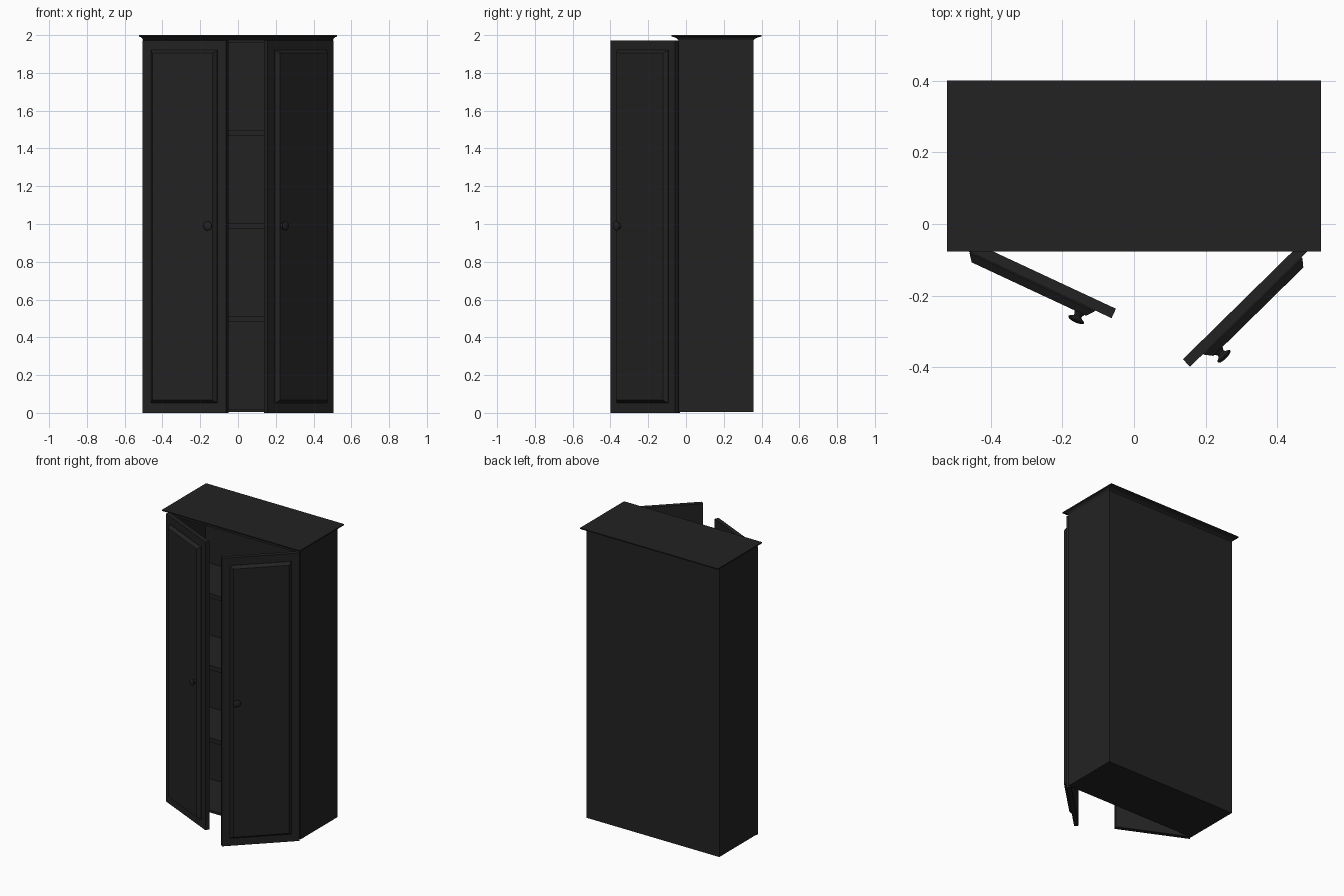
import bpy, bmesh, math
from mathutils import Matrix, Vector

if "Cube" in bpy.data.objects:
    bpy.data.objects.remove(bpy.data.objects["Cube"])

black = bpy.data.materials.new("black_paint")
black.diffuse_color = (0.0165, 0.0165, 0.0165, 1)
black.use_nodes = True
black.node_tree.nodes["Principled BSDF"].inputs["Base Color"].default_value = black.diffuse_color


def make(name, bm, matrix=None):
    bmesh.ops.recalc_face_normals(bm, faces=bm.faces[:])
    me = bpy.data.meshes.new(name)
    bm.to_mesh(me)
    bm.free()
    me.materials.append(black)
    ob = bpy.data.objects.new(name, me)
    bpy.context.collection.objects.link(ob)
    if matrix:
        ob.matrix_world = matrix
    return ob


def loft(bm, rings):
    """Skin a stack of equal-sized point rings and cap both ends."""
    loops = [[bm.verts.new(p) for p in r] for r in rings]
    n = len(loops[0])
    for a, b in zip(loops, loops[1:]):
        for i in range(n):
            j = (i + 1) % n
            bm.faces.new((a[i], a[j], b[j], b[i]))
    bm.faces.new(loops[0])
    bm.faces.new(loops[-1])


def rect(x0, x1, y0, y1, z):
    return [(x0, y0, z), (x1, y0, z), (x1, y1, z), (x0, y1, z)]


def board(name, x0, x1, y0, y1, z0, z1):
    bm = bmesh.new()
    loft(bm, [rect(x0, x1, y0, y1, z0), rect(x0, x1, y0, y1, z1)])
    return make(name, bm)


# Carcass
W, YF, YB, T = 0.503, -0.04, 0.358, 0.02
Z0, Z1 = 0.004, 1.975
board("left_side", -W, -W + T, YF, YB, Z0, Z1)
board("right_side", W - T, W, YF, YB, Z0, Z1)
board("back_panel", -W + T, W - T, YB - T, YB, Z0, Z1)
board("bottom_panel", -W + T, W - T, YF, YB - T, Z0, 0.02)
board("top_panel", -W + T, W - T, YF, YB - T, 1.96, Z1)
for i, z in enumerate((0.48, 0.975, 1.467)):
    board(f"shelf_{i + 1}", -W + T, W - T, YF + 0.01, YB - T, z, z + 0.03)

# Crown moulding: cove profile as (share of overhang, height)
bm = bmesh.new()
profile = [(0.0, 1.973), (0.1, 1.978), (0.3, 1.984), (0.6, 1.989), (0.95, 1.992), (1.0, 1.994), (1.0, 2.0)]
loft(bm, [rect(-W - 0.02 * f, W + 0.02 * f, YF - 0.037 * f, YB + 0.043 * f, z) for f, z in profile])
make("crown_moulding", bm)


# Doors with raised panel and knob; local x runs from the hinge, -y outward
def door(side, sx, angle):
    m = Matrix.Translation((0.505 * sx, -0.057, 0)) @ Matrix.Rotation(math.radians(angle), 4, 'Z')

    def ring(inset_s, inset_z, h):
        s0, s1, z0, z1 = inset_s, 0.488 - inset_s, inset_z, 1.972 - inset_z
        return [(-sx * s, -h, z) for s, z in ((s0, z0), (s1, z0), (s1, z1), (s0, z1))]

    bm = bmesh.new()
    loft(bm, [ring(0, 0, -0.029), ring(0, 0, 0)])
    make(side + "_door", bm, m)
    bm = bmesh.new()
    loft(bm, [ring(0.051, 0.052, -0.005), ring(0.051, 0.052, 0.003),
              ring(0.066, 0.066, 0.022), ring(0.068, 0.068, 0.024)])
    make(side + "_door_panel", bm, m)

    bm = bmesh.new()
    knob = [(0.017, 0.022), (0.014, 0.027), (0.011, 0.032), (0.012, 0.037), (0.020, 0.041),
            (0.024, 0.044), (0.024, 0.047), (0.019, 0.051), (0.010, 0.053), (0.003, 0.0535)]
    n = 24
    loft(bm, [[(-sx * 0.40 + r * math.cos(2 * math.pi * i / n), -h,
                0.99 + r * math.sin(2 * math.pi * i / n)) for i in range(n)] for r, h in knob])
    ob = make(side + "_knob", bm, m)
    bpy.ops.object.select_all(action='DESELECT')
    ob.select_set(True)
    bpy.context.view_layer.objects.active = ob
    bpy.ops.object.shade_smooth_by_angle(angle=math.radians(40))


door("left", -1, -25)
door("right", 1, 44.5)
